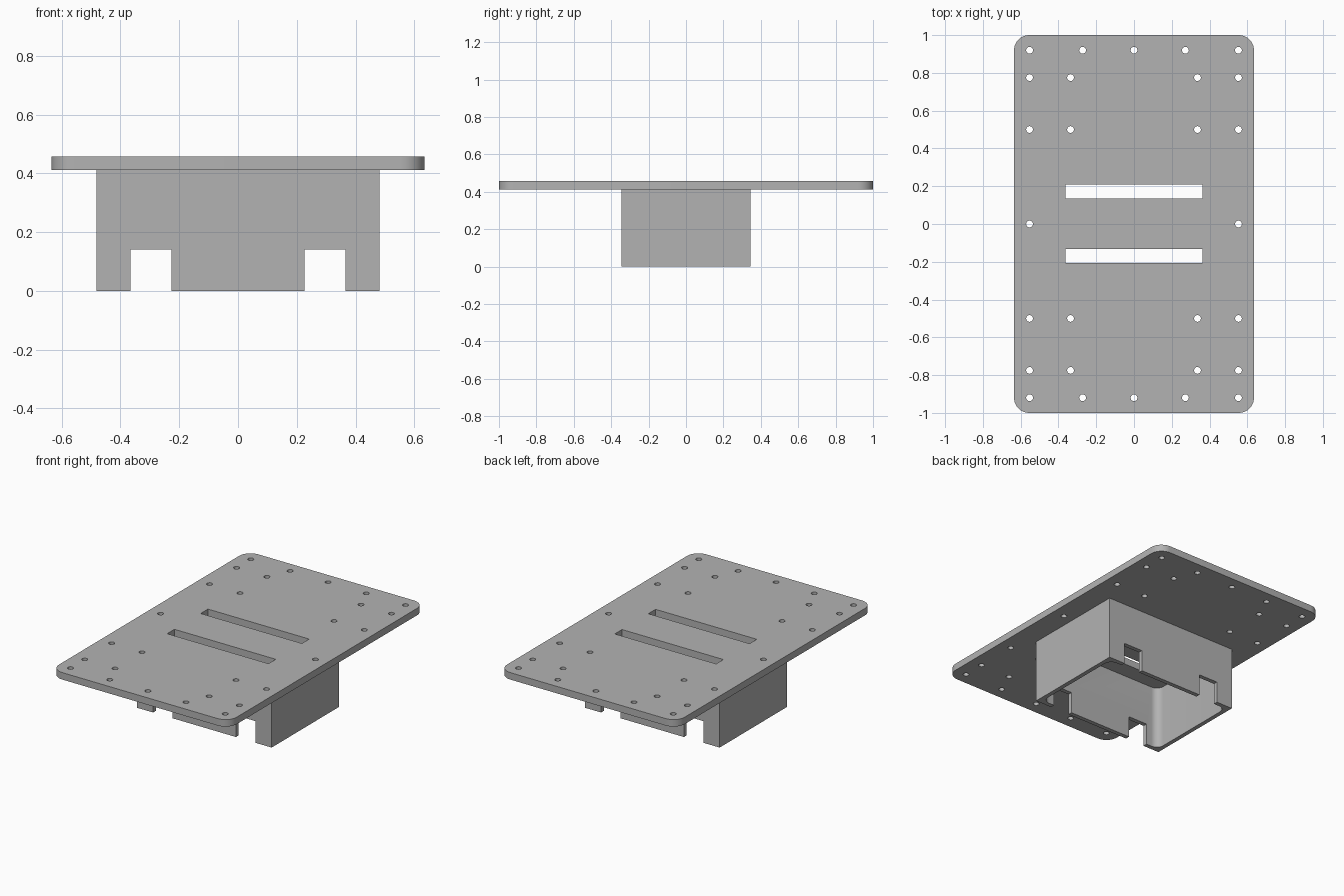
import bpy, bmesh
from math import sin, cos, pi, radians
from mathutils import Vector

if "Cube" in bpy.data.objects:
    bpy.data.objects.remove(bpy.data.objects["Cube"])

GREY = (0.45, 0.45, 0.45, 1)
mat = bpy.data.materials.new("mid grey")
mat.use_nodes = True
mat.diffuse_color = GREY
mat.node_tree.nodes["Principled BSDF"].inputs["Base Color"].default_value = GREY

PLATE_BOTTOM, PLATE_TOP = 0.412, 0.457


def rounded_rect(hx, hy, r=0, cy=0, steps=10):
    """Outline of a rectangle, with optional round corners."""
    if not r:
        return [(hx, cy + hy), (-hx, cy + hy), (-hx, cy - hy), (hx, cy - hy)]
    pts = []
    for i, (sx, sy) in enumerate([(1, 1), (-1, 1), (-1, -1), (1, -1)]):
        for k in range(steps + 1):
            a = (i + k / steps) * pi / 2
            pts.append((sx * (hx - r) + r * cos(a), cy + sy * (hy - r) + r * sin(a)))
    return pts


def circle(x, y, r, n=20):
    return [(x + r * cos(2 * pi * k / n), y + r * sin(2 * pi * k / n)) for k in range(n)]


def prism(name, loops, z0, z1):
    """Solid between two heights; the first loop is the outline, others are holes."""
    bm = bmesh.new()
    edges = []
    for loop in loops:
        vs = [bm.verts.new((x, y, z0)) for x, y in loop]
        edges += [bm.edges.new((vs[i - 1], vs[i])) for i in range(len(vs))]
    bmesh.ops.triangle_fill(bm, edges=edges, use_beauty=True, normal=(0, 0, 1))
    ext = bmesh.ops.extrude_face_region(bm, geom=bm.faces[:], use_keep_orig=True)
    top = [g for g in ext["geom"] if isinstance(g, bmesh.types.BMVert)]
    bmesh.ops.translate(bm, verts=top, vec=Vector((0, 0, z1 - z0)))
    bmesh.ops.recalc_face_normals(bm, faces=bm.faces[:])
    mesh = bpy.data.meshes.new(name)
    bm.to_mesh(mesh)
    bm.free()
    mesh.materials.append(mat)
    obj = bpy.data.objects.new(name, mesh)
    bpy.context.collection.objects.link(obj)
    return obj


def activate(obj):
    bpy.ops.object.select_all(action='DESELECT')
    obj.select_set(True)
    bpy.context.view_layer.objects.active = obj


# Mounting plate with screw holes and two long slots
quarter = [(0.553, 0.92), (0.272, 0.92), (0, 0.92), (0.553, 0.775),
           (0.336, 0.775), (0.553, 0.5), (0.336, 0.5), (0.553, 0)]
spots = {(sx * x + 0, sy * y + 0) for x, y in quarter for sx in (1, -1) for sy in (1, -1)}
holes = [circle(x, y, 0.018) for x, y in sorted(spots)]
slots = [rounded_rect(0.362, 0.037, cy=y) for y in (0.173, -0.169)]
plate = prism("mounting_plate", [rounded_rect(0.635, 1, 0.08)] + holes + slots,
              PLATE_BOTTOM, PLATE_TOP)

# Open-bottomed box under the plate, with rounded inner corners
box = prism("box_walls", [rounded_rect(0.482, 0.345), rounded_rect(0.454, 0.317, 0.05)],
            0, PLATE_BOTTOM)

# Notches through the lower edge of the front and back walls
for side in (1, -1):
    outline = [(x + side * 0.296, y) for x, y in rounded_rect(0.069, 0.5)]
    cutter = prism("notch_cutter", [outline], -0.1, 0.14)
    cutter.hide_render = True
    mod = box.modifiers.new("notch", 'BOOLEAN')
    mod.operation = 'DIFFERENCE'
    mod.solver = 'EXACT'
    mod.object = cutter
    activate(box)
    bpy.ops.object.modifier_apply(modifier=mod.name)
    bpy.data.objects.remove(cutter)

# Smooth the round corners and holes, keep edges sharp
for obj in (plate, box):
    activate(obj)
    bpy.ops.object.shade_smooth_by_angle(angle=radians(30))
